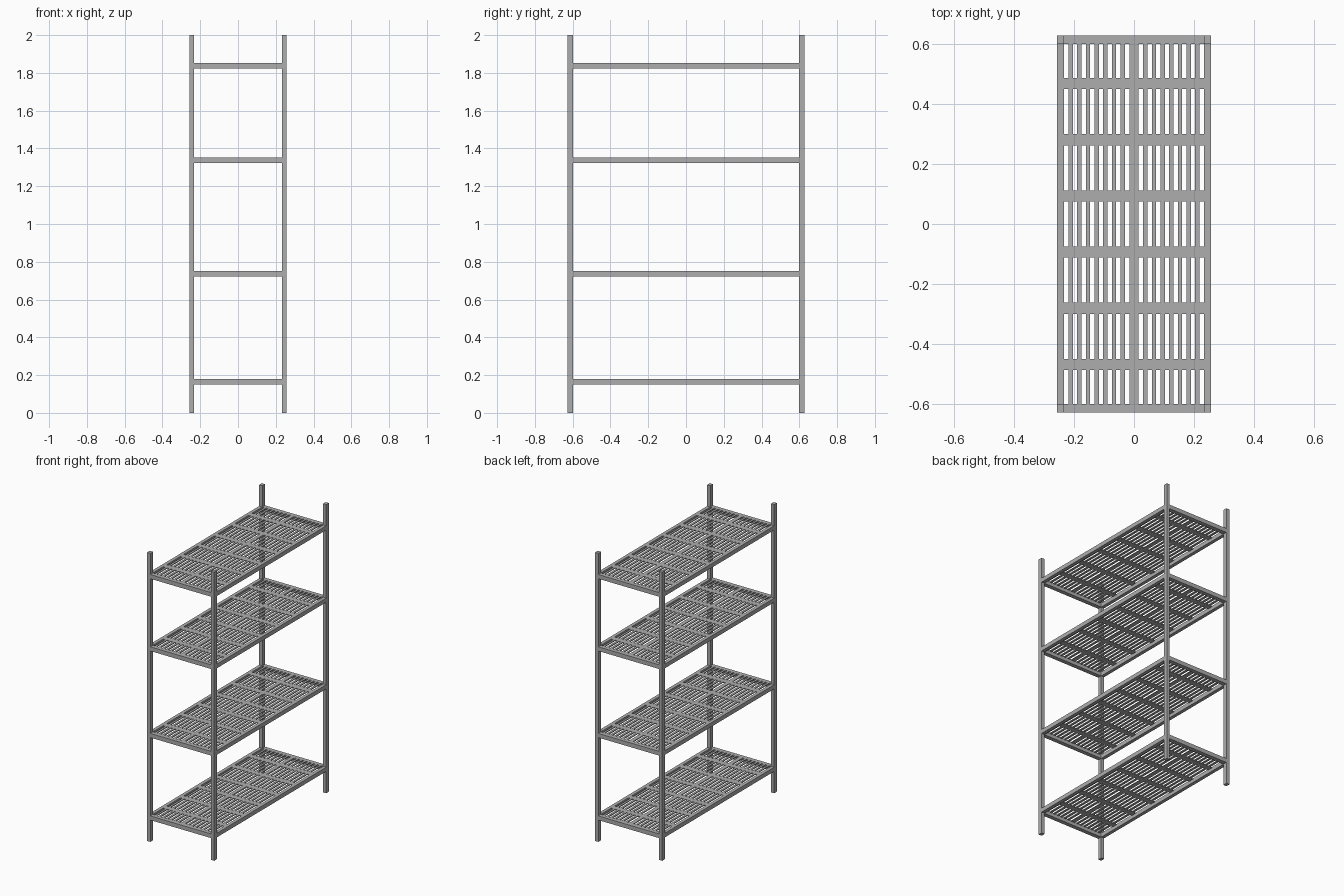
import bpy
import bmesh
from mathutils import Matrix, Vector

cube = bpy.data.objects.get("Cube")
if cube:
    bpy.data.objects.remove(cube, do_unlink=True)

# Single grey metal
metal = bpy.data.materials.new("grey_metal")
metal.use_nodes = True
grey = (0.42, 0.42, 0.42, 1)
metal.diffuse_color = grey
metal.node_tree.nodes["Principled BSDF"].inputs["Base Color"].default_value = grey

HX, HY = 0.257, 0.628          # outer half width and half depth
IX, IY = 0.233, 0.599          # inner faces of posts and rims
RIM, GRID = 0.029, 0.006       # rim height, grating thickness
SHELF_TOPS = {"bottom": 0.18, "lower_middle": 0.752,
              "upper_middle": 1.352, "top": 1.853}


def build(name, boxes):
    """One object made of boxes, each given as (low corner, high corner)."""
    bm = bmesh.new()
    for low, high in boxes:
        low, high = Vector(low), Vector(high)
        place = Matrix.Translation((low + high) / 2) @ Matrix.Diagonal((*(high - low), 1))
        bmesh.ops.create_cube(bm, size=1, matrix=place)
    mesh = bpy.data.meshes.new(name)
    bm.to_mesh(mesh)
    bm.free()
    mesh.materials.append(metal)
    obj = bpy.data.objects.new(name, mesh)
    bpy.context.collection.objects.link(obj)


def span(side, inner, outer):
    return sorted((side * inner, side * outer))


# Corner posts
for sx, x_name in ((-1, "right"), (1, "left")):
    for sy, y_name in ((-1, "front"), (1, "back")):
        (x0, x1), (y0, y1) = span(sx, IX, HX), span(sy, IY, HY)
        build(f"{y_name}_{x_name}_post", [((x0, y0, 0), (x1, y1, 2))])

for label, top in SHELF_TOPS.items():
    # Rim bars between the posts
    rims = []
    for s in (-1, 1):
        (x0, x1), (y0, y1) = span(s, IX, HX), span(s, IY, HY)
        rims.append(((x0, -IY, top - RIM), (x1, IY, top)))
        rims.append(((-IX, y0, top - RIM), (IX, y1, top)))
    build(f"{label}_shelf_rim", rims)

    # Wide cross bars, split into bays by the lengthwise slats
    cross_y = [(i - 2.5) * 0.1868 for i in range(6)]
    half = 0.0185
    base = top - GRID
    grating = [((-IX, y - half, base), (IX, y + half, top)) for y in cross_y]

    # Lengthwise slats and central spine within each bay
    starts = [-IY] + [y + half for y in cross_y]
    ends = [y - half for y in cross_y] + [IY]
    for y0, y1 in zip(starts, ends):
        for s in (-1, 1):
            for i in range(7):
                x = s * (0.2108 - i * 0.0289)
                grating.append(((x - 0.0072, y0, base), (x + 0.0072, y1, top)))
        grating.append(((-0.0155, y0, base), (0.0105, y1, top)))
        grating.append(((0.0105, y0, base), (0.0155, y1, top - 0.002)))
    build(f"{label}_shelf_grating", grating)
